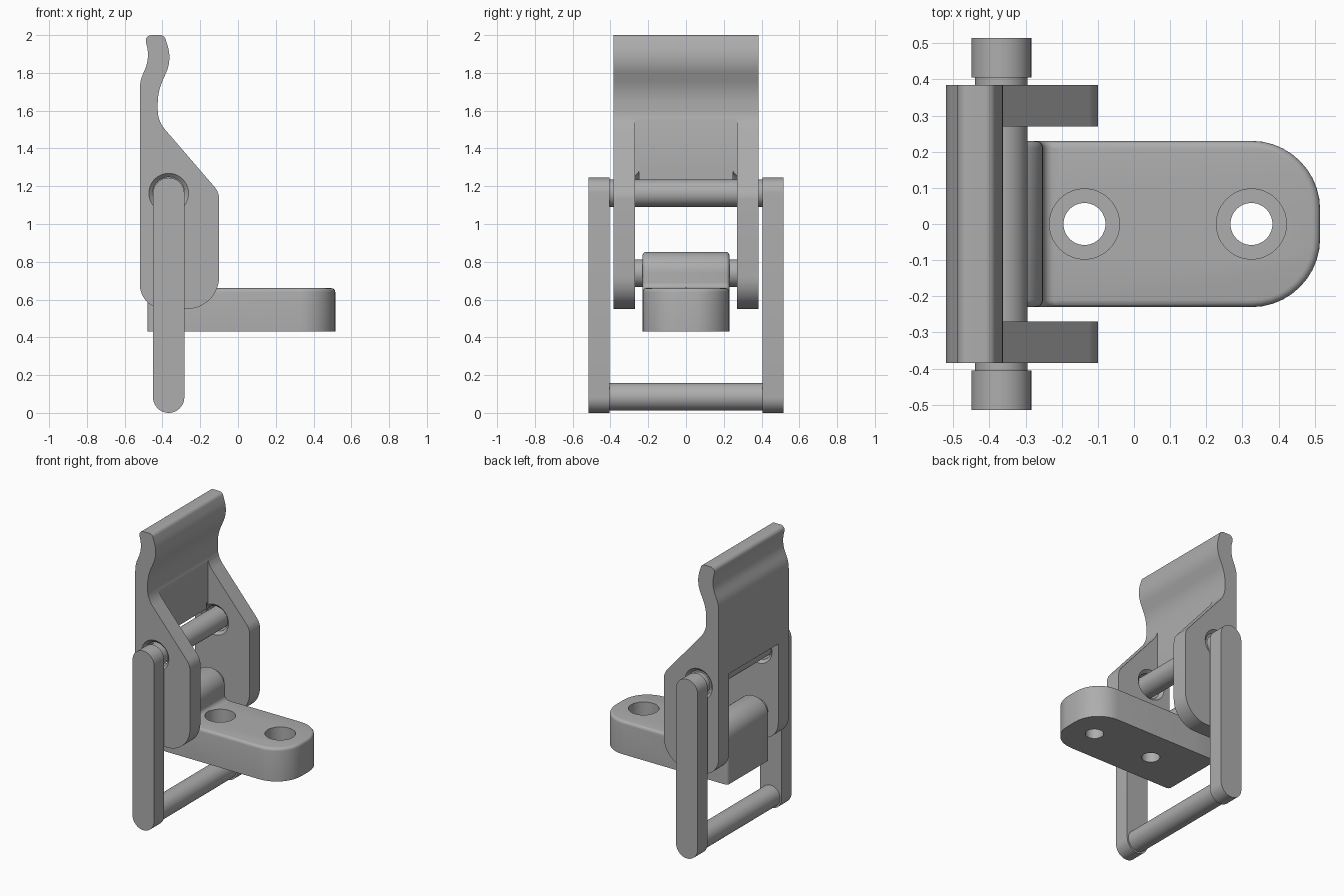
import bpy, bmesh, math
from mathutils import Vector, Matrix

cube = bpy.data.objects.get("Cube")
if cube:
    bpy.data.objects.remove(cube, do_unlink=True)

# Single material
grey = bpy.data.materials.new("satin_grey")
grey.use_nodes = True
colour = (0.42, 0.42, 0.42, 1)
grey.diffuse_color = colour
grey.node_tree.nodes["Principled BSDF"].inputs["Base Color"].default_value = colour


def rounded(corners, steps=10):
    """Turn (u, v, radius) corners into an outline with arc fillets."""
    out = []
    for i, (u, v, r) in enumerate(corners):
        p = Vector((u, v))
        if r == 0:
            out.append(p)
            continue
        a = (Vector(corners[i - 1][:2]) - p).normalized()
        b = (Vector(corners[(i + 1) % len(corners)][:2]) - p).normalized()
        half = a.angle(b) / 2
        centre = p + (a + b).normalized() * (r / math.sin(half))
        start = p + a * (r / math.tan(half)) - centre
        sweep = math.pi - 2 * half
        turn = 1 if a.x * b.y - a.y * b.x < 0 else -1
        for k in range(steps + 1):
            t = turn * sweep * k / steps
            c, s = math.cos(t), math.sin(t)
            out.append(centre + Vector((start.x * c - start.y * s, start.x * s + start.y * c)))
    return out


def finish(bm, name):
    bmesh.ops.recalc_face_normals(bm, faces=bm.faces)
    mesh = bpy.data.meshes.new(name)
    bm.to_mesh(mesh)
    bm.free()
    mesh.materials.append(grey)
    ob = bpy.data.objects.new(name, mesh)
    bpy.context.collection.objects.link(ob)
    return ob


def extrude(name, corners, low, high, axis="y", bevel=0, pick=None):
    """Extrude a rounded outline along y or z, optionally rounding picked edges."""
    place = (lambda p, d: (p.x, d, p.y)) if axis == "y" else (lambda p, d: (p.x, p.y, d))
    bm = bmesh.new()
    face = bm.faces.new([bm.verts.new(place(p, low)) for p in rounded(corners)])
    grown = bmesh.ops.extrude_face_region(bm, geom=[face])["geom"]
    shift = (0, high - low, 0) if axis == "y" else (0, 0, high - low)
    bmesh.ops.translate(bm, vec=shift, verts=[g for g in grown if isinstance(g, bmesh.types.BMVert)])
    bmesh.ops.recalc_face_normals(bm, faces=bm.faces)
    if bevel:
        edges = [e for e in bm.edges if pick((e.verts[0].co + e.verts[1].co) / 2)]
        bmesh.ops.bevel(bm, geom=edges, offset=bevel, segments=4, profile=0.5, affect="EDGES")
    return finish(bm, name)


def cylinder(name, centre, r1, r2, length, axis="y"):
    bm = bmesh.new()
    bmesh.ops.create_cone(bm, cap_ends=True, segments=48, radius1=r1, radius2=r2, depth=length)
    if axis == "y":
        bmesh.ops.rotate(bm, verts=bm.verts, matrix=Matrix.Rotation(math.pi / 2, 3, "X"))
    bmesh.ops.translate(bm, verts=bm.verts, vec=centre)
    return finish(bm, name)


def combine(ob, other, operation):
    mod = ob.modifiers.new("combine", "BOOLEAN")
    mod.operation, mod.object, mod.solver = operation, other, "EXACT"
    bpy.context.view_layer.objects.active = ob
    bpy.ops.object.modifier_apply(modifier=mod.name)
    bpy.data.objects.remove(other, do_unlink=True)


PIN_X, LINK_Z, HINGE_Z, LOW_Z = -0.367, 1.163, 0.74, 0.085

# Lever: side profile, then a channel leaving two cheeks and a back plate
lever = extrude("lever", [
    (-0.52, 0.55, 0.13), (-0.1, 0.55, 0.17), (-0.1, 1.168, 0.1), (-0.425, 1.545, 0.16),
    (-0.425, 1.7, 0.3), (-0.35, 1.87, 0.2), (-0.39, 2, 0.03),
    (-0.497, 2, 0.03), (-0.466, 1.88, 0.2), (-0.52, 1.755, 0.2)], -0.385, 0.385)
combine(lever, extrude("channel_cutter", [
    (-0.6, 0.4, 0), (0, 0.4, 0), (0, 1.6, 0), (-0.418, 1.6, 0),
    (-0.418, 1.23, 0), (-0.6, 1.23, 0)], -0.27, 0.27), "DIFFERENCE")

# Clearance holes with chamfered rims in both cheeks
combine(lever, cylinder("hole_cutter", (PIN_X, 0, LINK_Z), 0.085, 0.085, 1), "DIFFERENCE")
for y, flip in ((-0.385, 1), (-0.27, -1), (0.27, 1), (0.385, -1)):
    near, far = (0.125, 0.085) if flip < 0 else (0.085, 0.125)
    combine(lever, cylinder("rim_cutter", (PIN_X, y, LINK_Z), near, far, 0.04), "DIFFERENCE")

# Mounting base: flat tongue joined to the hinge knuckle
base = extrude("mounting_base", [
    (-0.3, -0.23, 0), (0.515, -0.23, 0.19), (0.515, 0.23, 0.19), (-0.3, 0.23, 0)],
    0.43, 0.66, "z", 0.02, lambda m: m.z > 0.65 and m.x > -0.29)
knuckle = extrude("knuckle", [
    (-0.48, 0.43, 0), (-0.2, 0.43, 0), (-0.2, 0.66, 0), (-0.252, 0.66, 0.03),
    (-0.252, 0.853, 0.113), (-0.48, 0.853, 0.113)], -0.23, 0.23, "y", 0.02,
    lambda m: abs(m.y) > 0.22 and m.z > 0.44 and not (m.x > -0.21 and m.z < 0.65))
combine(base, knuckle, "UNION")

# Counterbored screw holes
for x in (-0.137, 0.325):
    combine(base, cylinder("bore_cutter", (x, 0, 0.5), 0.058, 0.058, 0.6, "z"), "DIFFERENCE")
    combine(base, cylinder("counterbore_cutter", (x, 0, 0.76), 0.097, 0.097, 0.4, "z"), "DIFFERENCE")

# Side links of the bail
links = []
for name, low in (("front_link", -0.515), ("rear_link", 0.405)):
    links.append(extrude(name, [
        (-0.45, 0, 0.083), (-0.284, 0, 0.083), (-0.284, 1.245, 0.083), (-0.45, 1.245, 0.083)],
        low, low + 0.11))

# Cross pins
pins = [cylinder(name, (PIN_X, 0, z), 0.073, 0.073, length) for name, z, length in (
    ("upper_pin", LINK_Z, 0.84), ("lower_pin", LOW_Z, 0.84), ("hinge_pin", HINGE_Z, 0.76))]

# Smooth curved faces, keep edges crisp
bpy.ops.object.select_all(action="DESELECT")
for ob in [lever, base] + links + pins:
    ob.select_set(True)
bpy.context.view_layer.objects.active = lever
bpy.ops.object.shade_smooth_by_angle(angle=math.radians(30))
